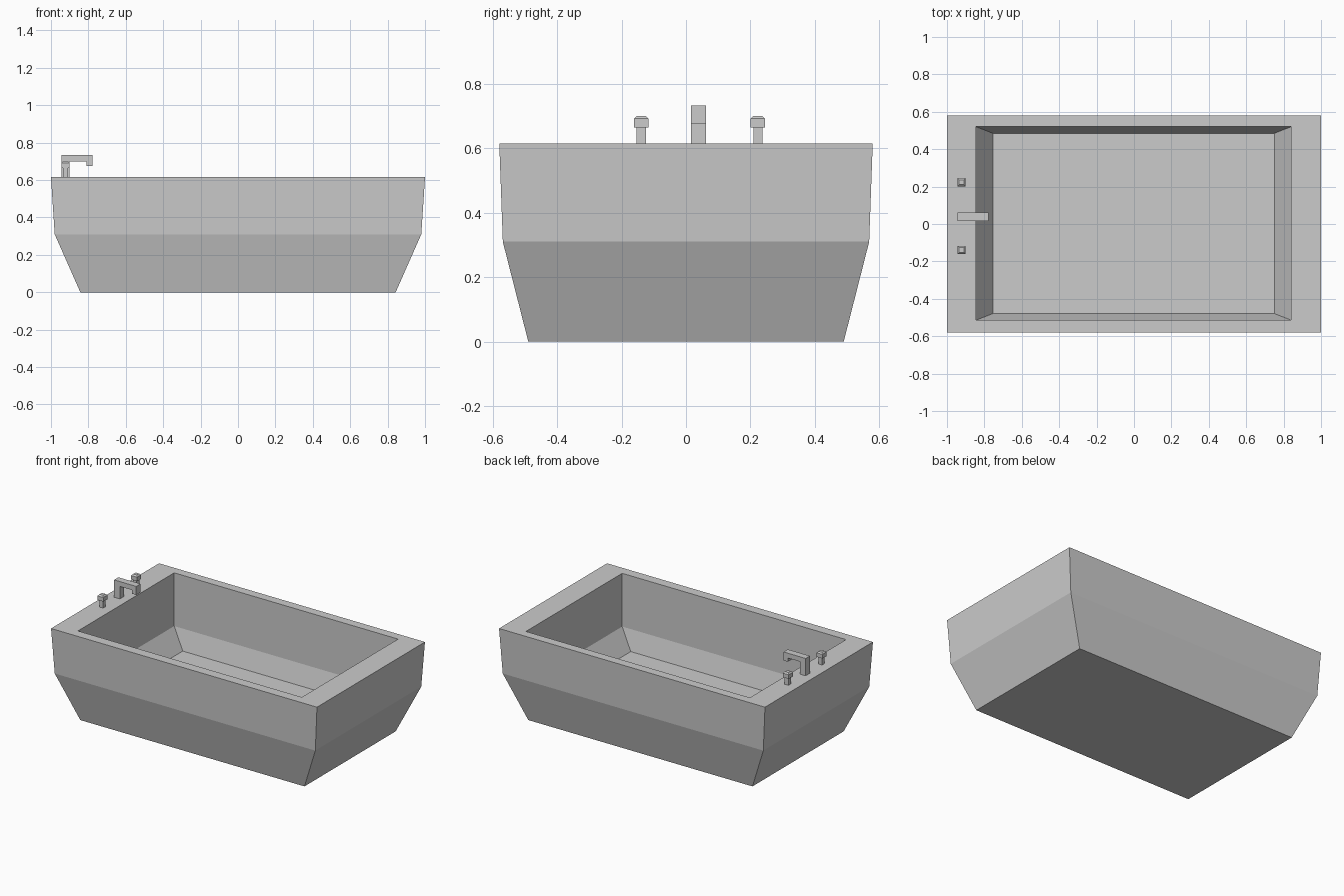
import bpy, bmesh

if "Cube" in bpy.data.objects:
    bpy.data.objects.remove(bpy.data.objects["Cube"])


def make_object(name, bm):
    bmesh.ops.recalc_face_normals(bm, faces=bm.faces)
    mesh = bpy.data.meshes.new(name)
    bm.to_mesh(mesh)
    bm.free()
    obj = bpy.data.objects.new(name, mesh)
    bpy.context.collection.objects.link(obj)
    return obj


def loft(name, rings):
    """Skin a stack of rectangles given as (cx, cy, half_x, half_y, z), capped at both ends."""
    bm = bmesh.new()
    loops = [[bm.verts.new((cx + sx * hx, cy + sy * hy, z))
              for sx, sy in ((-1, -1), (1, -1), (1, 1), (-1, 1))]
             for cx, cy, hx, hy, z in rings]
    for a, b in zip(loops, loops[1:]):
        for i in range(4):
            j = (i + 1) % 4
            bm.faces.new((a[i], a[j], b[j], b[i]))
    bm.faces.new(loops[0])
    bm.faces.new(loops[-1])
    return make_object(name, bm)


def extrude_profile(name, profile, y0, y1):
    """Extrude an x-z outline along y."""
    bm = bmesh.new()
    face = bm.faces.new([bm.verts.new((x, y0, z)) for x, z in profile])
    new = bmesh.ops.extrude_face_region(bm, geom=[face])["geom"]
    bmesh.ops.translate(bm, vec=(0, y1 - y0, 0),
                        verts=[v for v in new if isinstance(v, bmesh.types.BMVert)])
    return make_object(name, bm)


RIM = 0.615

# Tub: up the outside, over the rim, down the inside to the basin floor
loft("bathtub", [
    (0, 0, 0.843, 0.49, 0),
    (0, 0, 0.98, 0.569, 0.31),
    (0, 0, 1.0, 0.58, RIM),
    (-0.002, 0.003, 0.842, 0.517, RIM),
    (-0.002, 0.003, 0.842, 0.517, 0.253),
    (-0.002, 0.003, 0.753, 0.482, 0.12),
])

# Spout: post, arm and downturned tip
extrude_profile("spout", [
    (-0.943, RIM), (-0.90, RIM), (-0.90, 0.70), (-0.81, 0.70),
    (-0.81, 0.675), (-0.777, 0.675), (-0.777, 0.733), (-0.943, 0.733),
], 0.016, 0.062)

# Taps: stem, knob and bevelled cap on either side of the spout
for side, y in (("front", -0.139), ("back", 0.223)):
    x = -0.922
    loft(side + "_tap", [
        (x, y, 0.014, 0.014, RIM),
        (x, y, 0.014, 0.014, 0.664),
        (x, y, 0.022, 0.022, 0.664),
        (x, y, 0.022, 0.022, 0.692),
        (x, y, 0.013, 0.013, 0.701),
    ])
